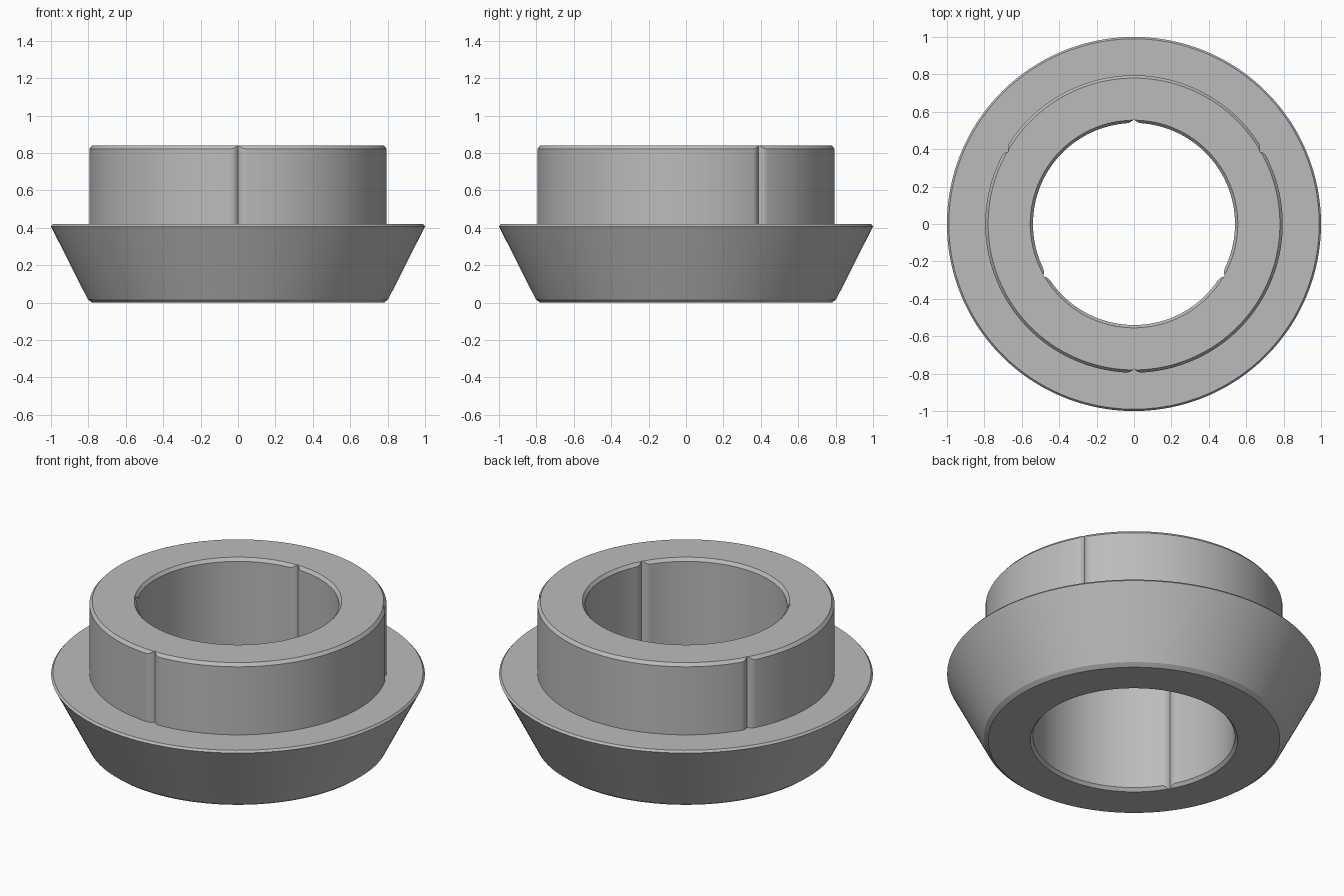
import bpy, bmesh
from math import sin, cos, radians, sqrt

cube = bpy.data.objects.get("Cube")
if cube:
    bpy.data.objects.remove(cube, do_unlink=True)

HUB, BORE = 0.795, 0.54          # radii of the outer hub wall and the bore
HUB_TOP, BORE_TOP = 0.78, 0.555  # radii where the chamfers meet the flat faces
HEIGHT, FLANGE, CHAMFER = 0.84, 0.42, 0.018


def groove(degrees, centre, radius, width=0.042, curve=0.052):
    """Depth of the cusp-shaped grooves repeated every 120 degrees."""
    off = abs((degrees - centre + 60) % 120 - 60)
    reach = max(0, width - radians(off) * radius)
    return curve - sqrt(curve ** 2 - reach ** 2)


def section(degrees):
    """Closed radius/height outline at one angle."""
    outer = HUB - groove(degrees, 30, HUB)
    inner = BORE + groove(degrees, 90, BORE)
    cut_out = max(0, outer - HUB_TOP) / (HUB - HUB_TOP) * CHAMFER
    cut_in = max(0, BORE_TOP - inner) / (BORE_TOP - BORE) * CHAMFER
    rim = max(inner, BORE_TOP)
    return [(rim, 0), (0.78, 0), (0.803, 0.018), (1.0, 0.408), (0.99, FLANGE),
            (outer, FLANGE), (outer, HEIGHT - cut_out), (min(outer, HUB_TOP), HEIGHT),
            (rim, HEIGHT), (inner, HEIGHT - cut_in), (inner, cut_in)]


# Angles: fine steps across each groove, coarser between them
fine = [0.6 * i for i in range(-8, 9)]
coarse = [4.8 + 50.4 * i / 24 for i in range(1, 24)]
angles = [30 + 60 * k + a for k in range(6) for a in fine + coarse]

# Flanged bushing swept around z
bm = bmesh.new()
rings = [[bm.verts.new((r * cos(radians(a)), r * sin(radians(a)), z))
          for r, z in section(a)] for a in angles]
for i, ring in enumerate(rings):
    following = rings[(i + 1) % len(rings)]
    for j in range(len(ring)):
        k = (j + 1) % len(ring)
        bm.faces.new((ring[j], following[j], following[k], ring[k]))
bmesh.ops.remove_doubles(bm, verts=bm.verts, dist=0.00001)
bmesh.ops.recalc_face_normals(bm, faces=bm.faces)
mesh = bpy.data.meshes.new("flanged_bushing")
bm.to_mesh(mesh)
bm.free()
bushing = bpy.data.objects.new("flanged_bushing", mesh)
bpy.context.collection.objects.link(bushing)

# Plain grey material
grey = bpy.data.materials.new("grey")
grey.use_nodes = True
colour = (0.5, 0.5, 0.5, 1)
grey.diffuse_color = colour
grey.node_tree.nodes["Principled BSDF"].inputs["Base Color"].default_value = colour
mesh.materials.append(grey)

# Smooth round walls with crisp chamfer and groove edges
bpy.ops.object.select_all(action="DESELECT")
bushing.select_set(True)
bpy.context.view_layer.objects.active = bushing
bpy.ops.object.shade_smooth_by_angle(angle=radians(25))
